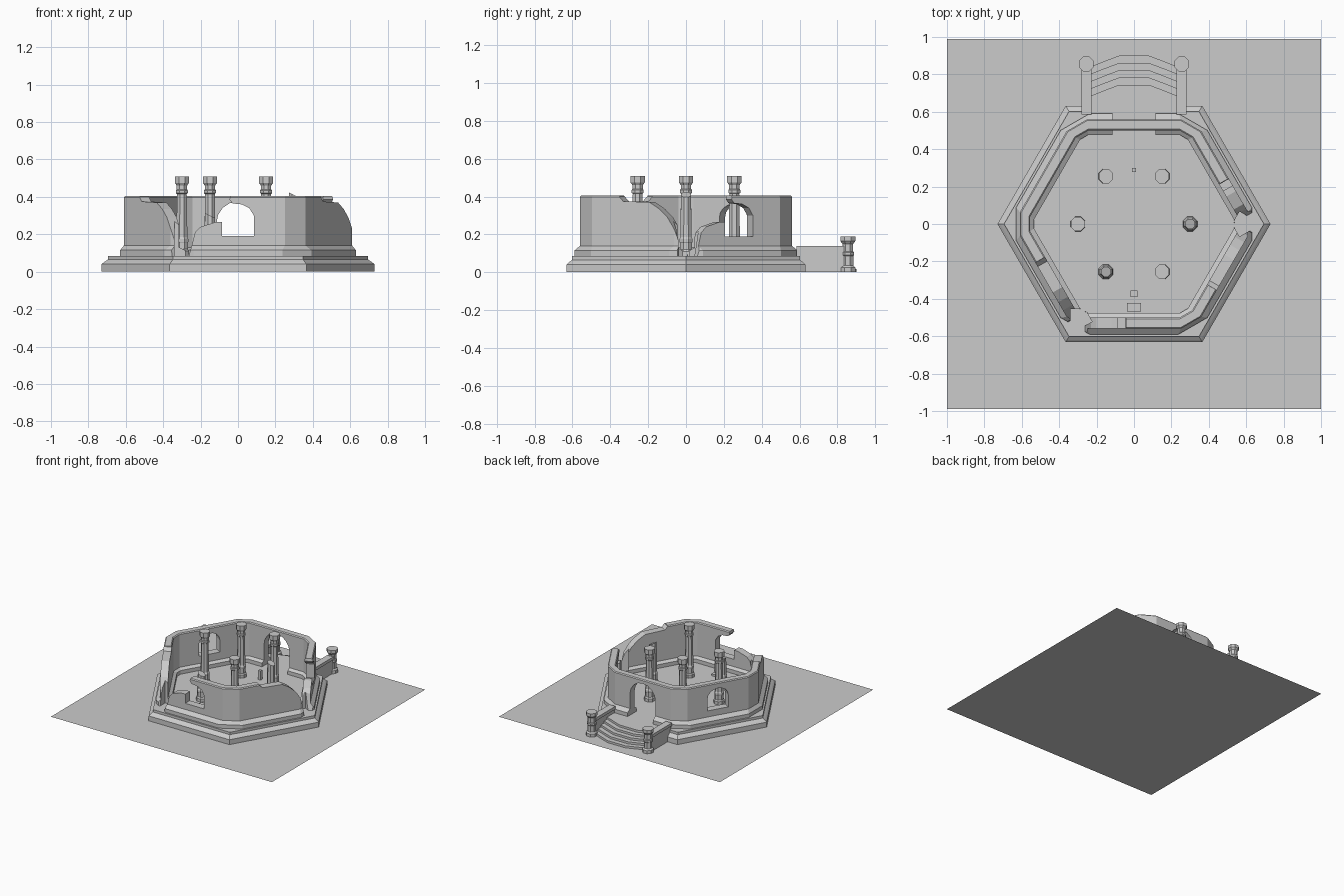
import bpy, bmesh
from math import sin, cos, pi, radians
from mathutils import Vector, Matrix

if "Cube" in bpy.data.objects:
    bpy.data.objects.remove(bpy.data.objects["Cube"])


def finish(name, bm):
    bmesh.ops.recalc_face_normals(bm, faces=bm.faces)
    me = bpy.data.meshes.new(name)
    bm.to_mesh(me)
    bm.free()
    ob = bpy.data.objects.new(name, me)
    bpy.context.collection.objects.link(ob)
    return ob


def loft(name, loops, closed=False, caps=True):
    """Skin equal-length loops of points; closed joins last to first."""
    bm = bmesh.new()
    rings = [[bm.verts.new(p) for p in lp] for lp in loops]
    n, m = len(rings[0]), len(rings)
    for i in range(m if closed else m - 1):
        a, b = rings[i], rings[(i + 1) % m]
        for j in range(n):
            k = (j + 1) % n
            bm.faces.new((a[j], a[k], b[k], b[j]))
    if caps and not closed:
        bm.faces.new(rings[0])
        bm.faces.new(rings[-1])
    return finish(name, bm)


def ngon(r, z, n, c=(0, 0), turn=0.0):
    return [(c[0] + r * cos(2 * pi * i / n + turn), c[1] + r * sin(2 * pi * i / n + turn), z) for i in range(n)]


def lathe(name, profile, c=(0, 0), n=8):
    return loft(name, [ngon(r, z, n, c, pi / n if n == 8 else 0) for r, z in profile])


def box(name, x0, x1, y0, y1, z0, z1):
    return loft(name, [[(x0, y0, z), (x1, y0, z), (x1, y1, z), (x0, y1, z)] for z in (z0, z1)])


def cut_hex(a, d, z):
    """Hexagon with apothem a, its corners cut off at distance d."""
    t = (a - d * cos(pi / 6)) / 0.5
    pts = []
    for k in range(6):
        u = Vector((cos(k * pi / 3), sin(k * pi / 3), 0))
        v = Vector((-u.y, u.x, 0))
        pts += [u * d - v * t + Vector((0, 0, z)), u * d + v * t + Vector((0, 0, z))]
    return pts


# ground sheet
bm = bmesh.new()
bm.faces.new([bm.verts.new(p) for p in ((-1, -.99, 0), (1, -.99, 0), (1, .99, 0), (-1, .99, 0))])
finish("ground_sheet", bm)

# hexagonal platform
lathe("platform", [(.73, 0), (.73, .04), (.715, .052), (.695, .065), (.695, .085)], n=6)

# ring wall with plinth inside and out
wall = loft("ring_wall", [cut_hex(*p) for p in (
    (.59, .63, .07), (.59, .63, .115), (.56, .61, .14), (.56, .61, .398), (.553, .604, .405),
    (.507, .562, .405), (.5, .555, .398), (.5, .555, .13), (.475, .535, .115), (.475, .535, .07))], closed=True)


def arch(w, z0, spring, top, n=8):
    pts = [(-w, z0), (w, z0)]
    return pts + [(w * cos(pi * i / n), spring + (top - spring) * sin(pi * i / n)) for i in range(n + 1)]


# wall openings: outlines in (along wall, height), seen from outside
stump_cut = [(-.34, .078), (-.265, .078), (-.25, .13), (-.23, .21), (-.2, .24), (-.12, .265), (-.085, .265),
             (-.085, .19), (.085, .19), (.085, .3), (.06, .34), (.02, .36), (-.03, .365), (-.045, .385),
             (-.035, .45), (-.34, .45)]
slope_cut = [(-.09, .45), (-.085, .4), (-.06, .375), (.1, .37), (.16, .335), (.21, .29), (.25, .23),
             (.27, .17), (.278, .078), (.34, .078), (.34, .45)]
window = arch(.085, .19, .29, .36)
door = arch(.115, .078, .26, .375)
for ang, outline in ((-90, stump_cut), (30, stump_cut), (-30, slope_cut), (210, slope_cut),
                     (150, window), (90, door)):
    rot = Matrix.Rotation(radians(ang + 90), 4, 'Z')
    cutter = loft("wall_cutter", [[rot @ Vector((u, -v, z)) for u, z in outline] for v in (.455, .72)])
    cutter.hide_render = True
    mod = wall.modifiers.new("opening", 'BOOLEAN')
    mod.operation, mod.solver, mod.object = 'DIFFERENCE', 'EXACT', cutter
    bpy.context.view_layer.objects.active = wall
    bpy.ops.object.modifier_apply(modifier=mod.name)
    bpy.data.objects.remove(cutter)

# six columns, two of them broken
foot = [(.042, .08), (.042, .11), (.034, .12), (.034, .155), (.037, .16), (.037, .175), (.032, .185)]
head = [(.028, .415), (.034, .42), (.034, .435), (.03, .44), (.03, .46), (.041, .475), (.041, .51)]
for k in range(6):
    c = (.3 * cos(k * pi / 3), .295 * sin(k * pi / 3))
    broken = {0: .41, 4: .3}.get(k)
    if broken:
        ob = lathe("broken_column", foot + [(.029, broken)], c)
        for v in ob.data.vertices:
            if v.co.z > .25:
                v.co.z -= (v.co.x - c[0]) * .5
    else:
        lathe("column", foot + head, c)

# small blocks on the floor
box("window_step", -.038, .038, -.468, -.422, .08, .16)
box("front_floor_block", -.018, .018, -.39, -.355, .08, .1)
box("back_floor_block", -.011, .011, .277, .299, .08, .16)

# curved stair behind the door
for i in range(5):
    y = .9 - .039 * i
    arc = [(x, y - d) for x, d in ((.235, .06), (.16, .03), (.08, 0), (-.08, 0), (-.16, .03), (-.235, .06))]
    outline = [(-.235, .56), (.235, .56)] + arc
    z1 = .085 * (i + 1) / 5
    loft("stair_step", [[(x, yy, z) for x, yy in outline] for z in (0, z1)])

# stair rails and end posts
for s in (-1, 1):
    x = .255 * s
    box("stair_rail", x - .021, x + .021, .585, .84, 0, .115)
    box("rail_cap", x - .027, x + .027, .585, .835, .113, .138)
    lathe("rail_post", [(.043, 0), (.043, .025), (.032, .035), (.032, .085), (.036, .09), (.036, .105), (.031, .11),
                        (.031, .15), (.043, .165), (.043, .19)], (x, .855))
